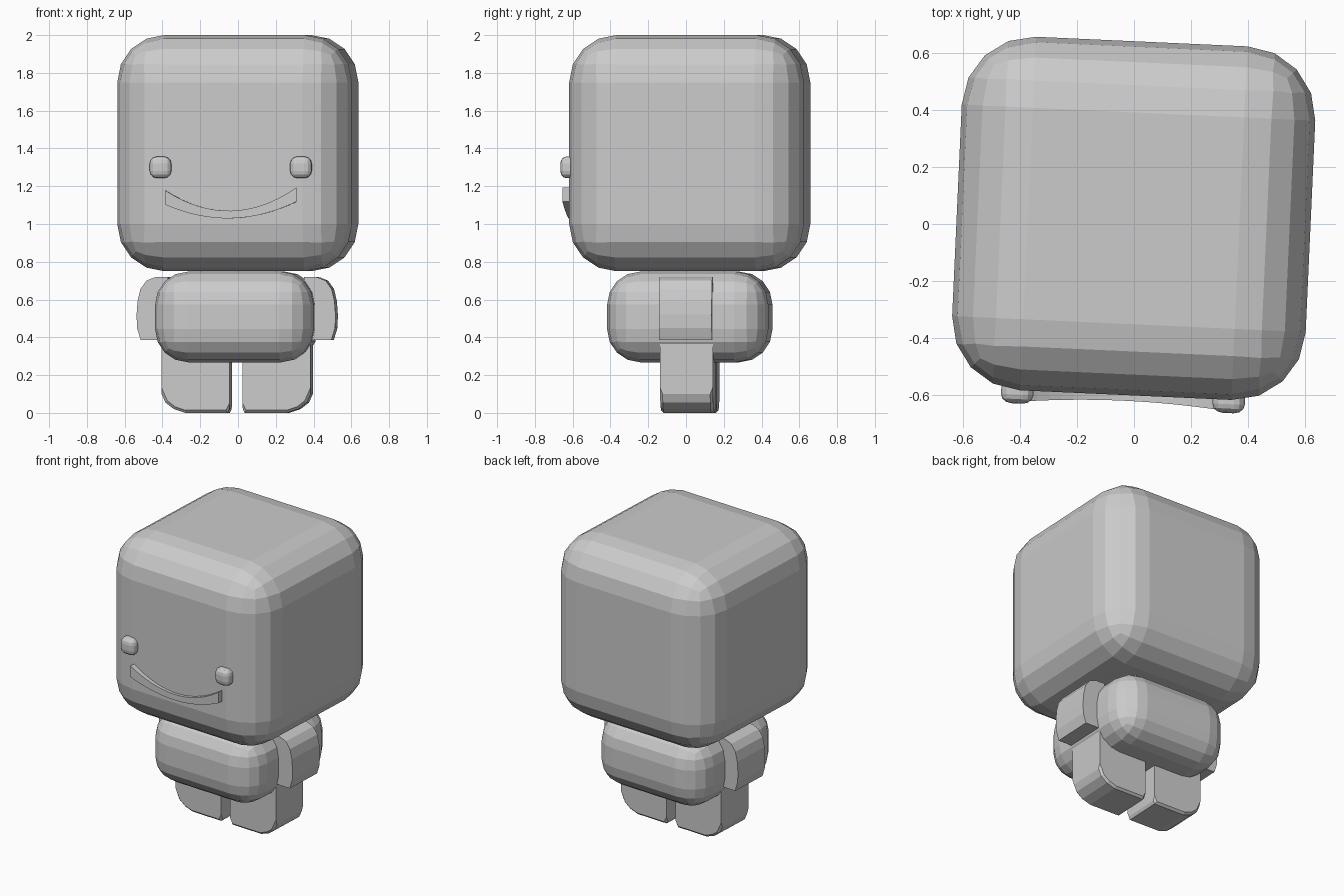
import bpy, bmesh, math
from mathutils import Matrix

if "Cube" in bpy.data.objects:
    bpy.data.objects.remove(bpy.data.objects["Cube"])

# The whole figure is turned slightly about z
TURN = Matrix.Translation((-0.004, 0.02, 0)) @ Matrix.Rotation(math.radians(-2.6), 4, 'Z')


def finish(bm, name):
    bmesh.ops.recalc_face_normals(bm, faces=bm.faces)
    bm.transform(TURN)
    me = bpy.data.meshes.new(name)
    bm.to_mesh(me)
    bm.free()
    ob = bpy.data.objects.new(name, me)
    bpy.context.collection.objects.link(ob)
    return ob


def rounded_box(name, centre, half, radius, segments=4, squash=(1, 1, 1)):
    bm = bmesh.new()
    bmesh.ops.create_cube(bm, size=2)
    bmesh.ops.scale(bm, vec=half, verts=bm.verts)
    bmesh.ops.bevel(bm, geom=bm.edges[:], offset=radius, segments=segments,
                    profile=0.5, affect='EDGES')
    bmesh.ops.scale(bm, vec=squash, verts=bm.verts)
    bmesh.ops.translate(bm, vec=centre, verts=bm.verts)
    return finish(bm, name)


def slab(name, profile, side, half_depth, bevel_z=None):
    # Front profile (x, z) mirrored by side and extruded along y
    bm = bmesh.new()
    front = bm.faces.new([bm.verts.new((side * x, -half_depth, z)) for x, z in profile])
    ext = bmesh.ops.extrude_face_region(bm, geom=[front])
    new = [g for g in ext['geom'] if isinstance(g, bmesh.types.BMVert)]
    bmesh.ops.translate(bm, vec=(0, 2 * half_depth, 0), verts=new)
    if not any(f.verts[:] and all(v.co.y < 0 for v in f.verts) for f in bm.faces):
        bm.faces.new([v for v in front.verts])
    # Small chamfer along the lower front and back rims
    if bevel_z is not None:
        rims = [e for e in bm.edges
                if abs(e.verts[0].co.y - e.verts[1].co.y) < 1e-5
                and max(v.co.z for v in e.verts) < bevel_z]
        bmesh.ops.bevel(bm, geom=rims, offset=0.014, segments=1,
                        profile=0.5, affect='EDGES')
    return finish(bm, name)


# Head and torso
rounded_box("head", (0.003, 0, 1.375), (0.622, 0.622, 0.625), 0.25)
rounded_box("torso", (-0.004, 0, 0.508), (0.42, 0.427, 0.24), 0.175)

arm_profile = [(0.36, 0.72), (0.43, 0.718), (0.475, 0.70), (0.507, 0.655),
               (0.522, 0.59), (0.527, 0.52), (0.525, 0.45), (0.505, 0.385), (0.36, 0.385)]
leg_profile = [(0.035, 0.40), (0.035, 0.02), (0.045, 0.0), (0.27, 0.0),
               (0.33, 0.02), (0.375, 0.055), (0.395, 0.10), (0.395, 0.40)]

# Arms, legs and eyes on both sides
for side, tag in ((-1, "left"), (1, "right")):
    slab(tag + "_arm", arm_profile, side, 0.14)
    slab(tag + "_leg", leg_profile, side, 0.14, bevel_z=0.11)
    rounded_box(tag + "_eye", (side * 0.372 - 0.006, -0.622, 1.30),
                (0.057, 0.057, 0.057), 0.038, 3, squash=(1, 0.82, 1))

# Smile: curved band standing slightly proud of the face
bm = bmesh.new()
N = 16
rings = []
for i in range(N + 1):
    t = -1 + 2 * i / N
    x = 0.347 * t - 0.004
    tilt = 0.008 * t
    top = 1.07 + 0.115 * t * t + tilt
    low = 1.03 + 0.08 * t * t + tilt
    yf = -(0.642 + 0.018 * t * t)
    rings.append([bm.verts.new(c) for c in
                  ((x, yf, low), (x, yf, top), (x, -0.6, top), (x, -0.6, low))])
for a, b in zip(rings, rings[1:]):
    for k in range(4):
        bm.faces.new((a[k], a[(k + 1) % 4], b[(k + 1) % 4], b[k]))
bm.faces.new(rings[0])
bm.faces.new(rings[-1])
finish(bm, "smile")
